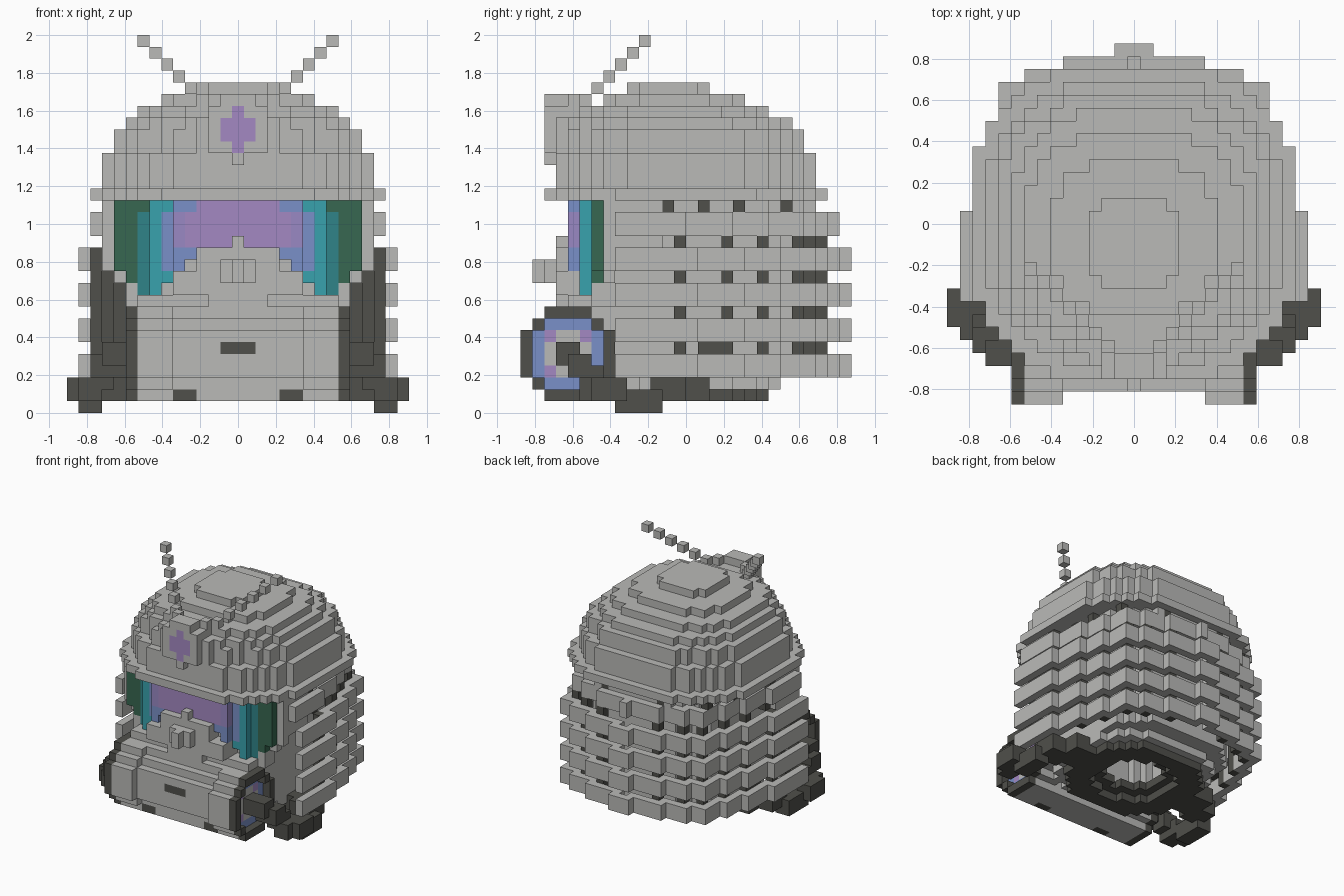
import bpy

if "Cube" in bpy.data.objects:
    bpy.data.objects.remove(bpy.data.objects["Cube"])

U = 0.0625  # edge of one block
COLOURS = {
    "grey": (0.49, 0.49, 0.475), "charcoal": (0.08, 0.08, 0.07),
    "purple": (0.37, 0.25, 0.54), "violet": (0.32, 0.25, 0.55),
    "blue": (0.195, 0.28, 0.58), "teal": (0.04, 0.36, 0.42),
    "dark_teal": (0.03, 0.23, 0.25), "green": (0.038, 0.135, 0.082),
}
NAMES = list(COLOURS)
MATS = []
for name, rgb in COLOURS.items():
    m = bpy.data.materials.new(name)
    m.use_nodes = True
    m.diffuse_color = (*rgb, 1)
    m.node_tree.nodes["Principled BSDF"].inputs["Base Color"].default_value = (*rgb, 1)
    MATS.append(m)

cells = {}  # (i, j, k) -> (part, colour)


def put(part, colour, i, j, k):
    for s in (-1, 1):
        cells[(s * i, j, k)] = (part, colour)


def box(part, colour, xs, ys, zs):
    """Mirrored block: xs is an inclusive |x| range, ys and zs exclude the end."""
    for i in range(xs[0], xs[1] + 1):
        for j in range(*ys):
            for k in range(*zs):
                put(part, colour, i, j, k)


def oval(part, colour, half, y0, y1, zs, power=2.3, hole=0):
    """Rounded layer, half blocks wide each side, from y0 to y1."""
    mid, ry = (y0 + y1) / 2, (y1 - y0) / 2
    for i in range(int(half) + 1):
        for j in range(y0, y1):
            dy = abs(j + 0.5 - mid)
            if (max(i - 0.3, 0) / half) ** power + (max(dy - 0.4, 0) / ry) ** power <= 1 \
                    and i * i + dy * dy >= hole * hole:
                for k in range(*zs):
                    put(part, colour, i, j, k)


# Plan outline of the slats: half width for each row from y = -6 backwards
OUTLINE = [13] * 7 + [12] * 4 + [11] * 3 + [10] * 3 + [8, 5, 1]


def half_width(j, inset):
    n = j + 6 + (inset if j >= 0 else 0)
    return OUTLINE[n] - inset if n < len(OUTLINE) else -1


# Hollow inner head behind the slats
oval("inner_head", "grey", 8.5, -9, 10, (3, 17), 3, hole=5)
oval("inner_head", "grey", 9.5, -9, 11, (17, 18), 2.5, hole=5)

# Dark posts that carry the slats
for i, j in ((12, -1), (11, 3), (10, 6), (9, 9), (7, 10), (4, 11)):
    box("posts", "charcoal", (i, i), (j, j + 1), (3, 14))
    box("posts", "charcoal", (min(i, 11), min(i, 11)), (j, j + 1), (14, 15))
for i, j in ((11, -2), (10, 1), (10, 4), (9, 8), (4, 10)):
    box("posts", "charcoal", (i, i), (j, j + 1), (15, 18))
box("posts", "charcoal", (11, 11), (1, 3), (5, 6))

# Hollow slats stepping around the sides and back
for k in range(3, 17):
    if k % 3 == 2:
        continue
    inset = 1 if k >= 15 else 0
    for j in range(-6, 14):
        inner = half_width(j, inset + 1)
        for i in range(inner + 1, half_width(j, inset) + 1):
            put("slats", "grey", i, j, k)

# Upper side wall between the visor frame and the slats
box("side_wall", "grey", (9, 11), (-6, -2), (13, 18))

# Dome layers and brow
for half, y0, y1, z0, z1, power in (
        (12.5, -12, 12, 18, 19, 2.35), (11.5, -11, 11, 19, 22, 2.3),
        (10.5, -10, 10, 22, 24, 2.2), (9.5, -10, 9, 24, 25, 2.15),
        (8.5, -9, 7, 25, 26, 2.1), (6.5, -7, 5, 26, 27, 2.1), (3.5, -5, 2, 27, 28, 2)):
    oval("dome", "grey", half, y0, y1, (z0, z1), power)

# Crest on the forehead with a gem set flush in it
box("crest", "grey", (0, 1), (-12, -8), (22, 26))
box("crest", "grey", (0, 1), (-12, -10), (26, 27))
box("crest", "grey", (0, 0), (-12, -10), (21, 22))
box("crest", "grey", (2, 2), (-12, -9), (22, 26))
box("crest", "grey", (3, 3), (-11, -9), (22, 25))
box("gem", "purple", (0, 1), (-12, -11), (23, 25))
box("gem", "purple", (0, 0), (-12, -11), (22, 26))

# Diagonal antennae
for n in range(6):
    put("antennae", "grey", 3 + n, n - 9, 26 + n)
put("antennae", "grey", 2, -10, 26)

# Grey structure behind the visor and beside it
box("visor_frame", "grey", (0, 8), (-8, -6), (8, 18))
box("visor_frame", "grey", (9, 10), (-7, -6), (11, 18))
box("visor_frame", "grey", (11, 11), (-7, -6), (12, 18))
box("visor_frame", "grey", (0, 9), (-8, -6), (9, 12))

# Curved visor in bands of colour
LOWEST = [14, 14, 14, 14, 13, 12, 11, 10, 10, 11, 12]
BANDS = ["purple"] * 5 + ["violet", "blue", "teal", "dark_teal", "green", "green"]
TOP = ["purple"] * 4 + ["blue", "blue", "teal", "teal", "green", "green", "green"]
for i, low in enumerate(LOWEST):
    front = -10 if i <= 5 else -9 if i <= 7 else -8
    for k in range(low, 18):
        colour = TOP[i] if k == 17 else BANDS[i]
        if k <= 13 and i in (4, 5):
            colour = "blue"
        if k == 11 and i == 6:
            colour = "teal"
        for j in range(front, -7):
            put("visor", colour, i, j, k)

# Face below the visor, with the nose
box("face", "grey", (0, 8), (-10, -6), (8, 10))
box("face", "grey", (0, 5), (-11, -8), (10, 12))
box("face", "grey", (0, 3), (-11, -8), (12, 14))
box("nose", "grey", (0, 0), (-11, -9), (14, 15))
box("nose", "grey", (0, 2), (-11, -9), (9, 11))
box("nose", "grey", (0, 1), (-12, -10), (11, 13))
box("nose", "grey", (0, 0), (-13, -11), (11, 13))

# Jaw and mouth
box("jaw", "grey", (0, 8), (-12, -8), (1, 3))
box("jaw", "grey", (0, 8), (-12, -6), (3, 8))
box("jaw", "grey", (0, 5), (-13, -12), (3, 7))
box("jaw", "grey", (0, 5), (-11, -9), (8, 9))
box("jaw", "charcoal", (4, 5), (-12, -11), (1, 2))
box("mouth", "charcoal", (0, 1), (-13, -12), (5, 6))


def octagon(a, b, r):
    return max(a, b) < r and a + b <= r + 1


# Round cheek drums, each with a dark rim and a coloured recessed face
for j in range(-14, -6):
    for k in range(1, 9):
        a, b = abs(j + 10.5), abs(k - 4.5)
        if not octagon(a, b, 4):
            continue
        for i in (6, 7, 8):
            put("cheek", "grey", i, j, k)
        if not octagon(a, b, 3):
            put("cheek_rim", "charcoal", 9, j, k)
        elif not octagon(a, b, 2):
            put("cheek_face", "blue", 8, j, k)
        elif a + b >= 3:
            put("cheek_face", "purple", 8, j, k)

# Neck plate and stepped dark ring around the opening underneath
oval("neck_plate", "grey", 8.5, -8, 8, (2, 3), 2.2, hole=4.8)
oval("neck_ring", "charcoal", 7.5, -7, 7, (1, 2), 2.2, hole=4.8)
oval("neck_ring", "charcoal", 5, -5, 5, (2, 3), 2.1, hole=3.6)

# Stepped hose from cheek centre, down and round the side, to the neck ring
box("hose", "charcoal", (8, 11), (-11, -9), (4, 6))
box("hose", "charcoal", (10, 12), (-10, -8), (3, 5))
box("hose", "charcoal", (11, 12), (-9, -7), (2, 4))
box("hose", "charcoal", (12, 13), (-9, -6), (1, 3))
box("hose", "charcoal", (13, 14), (-8, -5), (1, 3))
box("hose", "charcoal", (12, 13), (-6, -2), (0, 2))
box("hose", "charcoal", (10, 12), (-3, 0), (1, 3))
box("hose", "charcoal", (7, 10), (-2, 2), (1, 3))

# Turn the blocks into one mesh per part, keeping only outside faces
SIDES = []
for axis in range(3):
    for d in (0, 1):
        loop = [(0, 0), (1, 0), (1, 1), (0, 1)]
        if d == 0:
            loop.reverse()
        quad = []
        for p, q in loop:
            v = [0, 0, 0]
            v[axis], v[(axis + 1) % 3], v[(axis + 2) % 3] = d, p, q
            quad.append(v)
        step = [0, 0, 0]
        step[axis] = 2 * d - 1
        SIDES.append((step, quad))

for part in sorted({p for p, c in cells.values()}):
    index, faces, slots = {}, [], []
    for cell, (owner, colour) in cells.items():
        if owner != part:
            continue
        for step, quad in SIDES:
            if tuple(c + s for c, s in zip(cell, step)) in cells:
                continue
            corners = [tuple(c + o for c, o in zip(cell, v)) for v in quad]
            faces.append([index.setdefault(v, len(index)) for v in corners])
            slots.append(colour)
    mesh = bpy.data.meshes.new(part)
    mesh.from_pydata([((x - 0.5) * U, y * U, z * U) for x, y, z in index], [], faces)
    used = [n for n in NAMES if n in slots]
    for n in used:
        mesh.materials.append(MATS[NAMES.index(n)])
    for poly, n in zip(mesh.polygons, slots):
        poly.material_index = used.index(n)
    bpy.context.collection.objects.link(bpy.data.objects.new(part, mesh))
